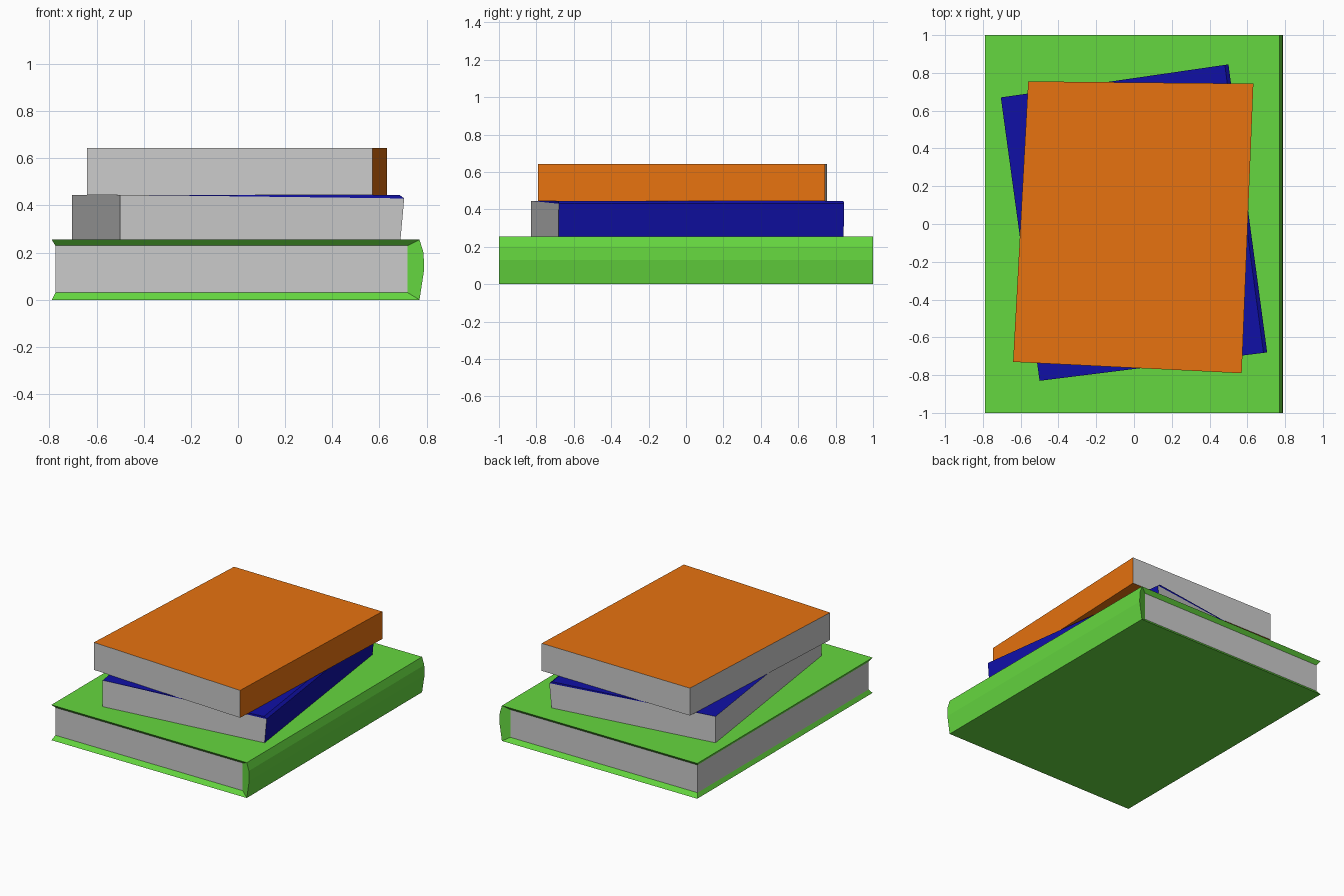
import bpy, bmesh
from mathutils import Vector

if "Cube" in bpy.data.objects:
    bpy.data.objects.remove(bpy.data.objects["Cube"])


def make_object(name, faces, color=None):
    bm = bmesh.new()
    for face in faces:
        bm.faces.new([bm.verts.new(p) for p in face])
    # Weld shared corners; zero-area rim strips collapse and vanish
    bmesh.ops.remove_doubles(bm, verts=bm.verts, dist=0.0005)
    mesh = bpy.data.meshes.new(name)
    bm.to_mesh(mesh)
    bm.free()
    obj = bpy.data.objects.new(name, mesh)
    bpy.context.collection.objects.link(obj)
    if color:
        mat = bpy.data.materials.new(name)
        mat.diffuse_color = color
        mat.use_nodes = True
        mat.node_tree.nodes["Principled BSDF"].inputs["Base Color"].default_value = mat.diffuse_color
        mesh.materials.append(mat)


def book(name, color, corners, profile, k, block, inset=0.0):
    """corners: footprint FL, FR, BR, BL.  profile: (u, z) from bottom left
    round the spine to top left; spine spans points 1..k.
    block: (u, z) of the four page-block corners, inset from both ends."""
    fl, fr, br, bl = [Vector(c) for c in corners]

    def place(u, v, z):
        p = fl.lerp(fr, u).lerp(bl.lerp(br, u), v)
        return (p.x, p.y, z)

    cover_f, cover_b = [[place(u, v, z) for u, z in profile] for v in (0, 1)]
    page_f, page_b = [[place(u, v, z) for u, z in block]
                      for v in (inset, 1 - inset)]

    # Cover boards and spine
    cover = [[cover_f[i], cover_b[i], cover_b[i + 1], cover_f[i + 1]]
             for i in range(len(profile) - 1)]
    # Rims joining the cover edges to the page block at both ends
    for c, p, flip in ((cover_f, page_f, False), (cover_b, page_b, True)):
        for rim in (c[:2] + [p[1], p[0]],
                    c[1:k + 1] + [p[2], p[1]],
                    c[k:] + [p[3], p[2]]):
            cover.append(rim[::-1] if flip else rim)
    # Rims along the opening side
    cover.append([cover_f[0], page_f[0], page_b[0], cover_b[0]])
    cover.append([cover_f[-1], cover_b[-1], page_b[3], page_f[3]])
    make_object(name + "_cover", cover, color)

    # Three visible sides of the page block
    make_object(name + "_pages", [
        page_f, page_b[::-1], [page_f[3], page_b[3], page_b[0], page_f[0]]])


# Bottom book: overhanging boards, recessed pages, rounded spine
def gu(x):
    return (x + 0.79) / 1.58


book("bottom_book", (0.13, 0.68, 0.05, 1),
     [(-0.79, -1), (0.79, -1), (0.79, 1), (-0.79, 1)],
     [(0, 0), (gu(0.77), 0), (1, 0.13), (gu(0.787), 0.2),
      (gu(0.77), 0.255), (0, 0.255)], 4,
     [(gu(-0.775), 0.03), (gu(0.72), 0.03), (gu(0.72), 0.23),
      (gu(-0.775), 0.23)], 0.0125)

# Middle book: flush pages, spine with a chamfered top edge
book("middle_book", (0.005, 0.005, 0.38, 1),
     [(-0.5, -0.83), (0.705, -0.68), (0.5, 0.845), (-0.705, 0.67)],
     [(0, 0.255), (0.987, 0.255), (1, 0.43), (0.984, 0.445), (0, 0.445)], 2,
     [(0, 0.255), (0.987, 0.255), (1, 0.43), (0, 0.445)])

# Top book: plain flush block, slightly skewed
box = [(0, 0.445), (1, 0.445), (1, 0.643), (0, 0.643)]
book("top_book", (0.8, 0.17, 0.005, 1),
     [(-0.64, -0.73), (0.57, -0.79), (0.632, 0.743), (-0.56, 0.755)],
     box, 2, box)
